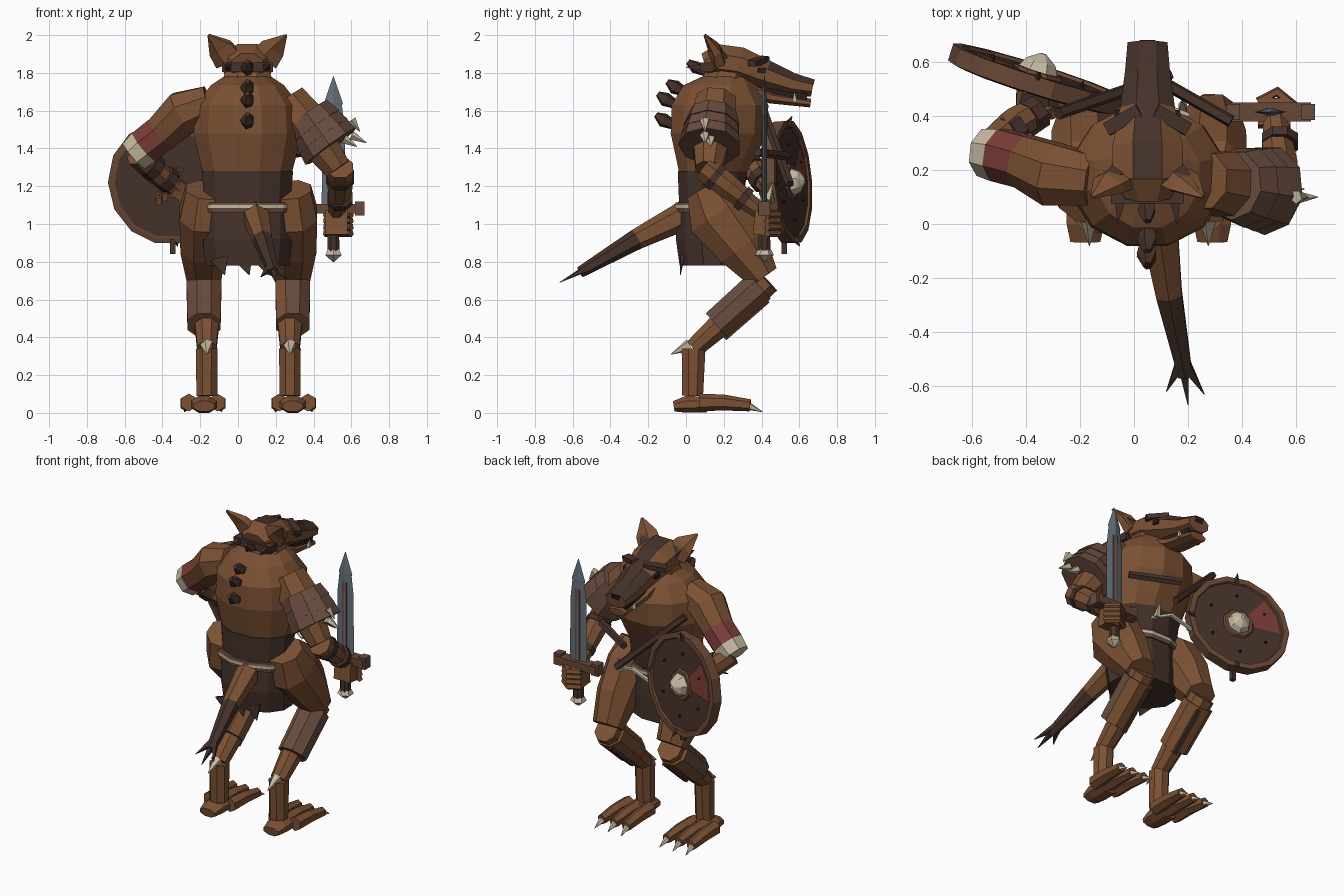
import bpy, bmesh, math
from mathutils import Vector as V

if bpy.data.objects.get("Cube"):
    bpy.data.objects.remove(bpy.data.objects["Cube"])


def paint(name, rgb):
    m = bpy.data.materials.new(name)
    m.use_nodes = True
    m.diffuse_color = (*rgb, 1)
    m.node_tree.nodes["Principled BSDF"].inputs["Base Color"].default_value = (*rgb, 1)
    return m


FUR = paint("brown fur", (.2, .083, .034))
DARK = paint("dark hide", (.06, .032, .024))
LEATHER = paint("worn leather", (.14, .072, .05))
WOOD = paint("rim wood", (.14, .065, .035))
RED = paint("faded red", (.19, .045, .038))
BONE = paint("bone", (.56, .49, .36))
STEEL = paint("steel", (.13, .165, .2))
BLACK = paint("near black", (.02, .014, .012))

X, Y, Z = V((1, 0, 0)), V((0, 1, 0)), V((0, 0, 1))
CX = .05  # body centre line


def finish(name, bm, mats):
    bmesh.ops.recalc_face_normals(bm, faces=bm.faces)
    me = bpy.data.meshes.new(name)
    bm.to_mesh(me)
    bm.free()
    for m in mats:
        me.materials.append(m)
    ob = bpy.data.objects.new(name, me)
    bpy.context.collection.objects.link(ob)
    return ob


def tube(name, mats, pts, radii, sides=8, ref=X, axis=None, half=True):
    """Faceted loft along pts; radii are numbers or (along ref, across) pairs."""
    mats = mats if isinstance(mats, list) else [mats]
    pts = [V(p) for p in pts]
    bm, rings = bmesh.new(), []
    for i, p in enumerate(pts):
        d = axis or pts[min(i + 1, len(pts) - 1)] - pts[max(i - 1, 0)]
        d = V(d).normalized()
        a = (ref - d * ref.dot(d)).normalized()
        b = d.cross(a)
        r = radii[i] if isinstance(radii[i], tuple) else (radii[i], radii[i])
        ring = []
        for k in range(sides):
            t = 2 * math.pi * (k + .5 * half) / sides
            ring.append(bm.verts.new(p + a * r[0] * math.cos(t) + b * r[1] * math.sin(t)))
        rings.append(ring)
    for i in range(len(rings) - 1):
        for k in range(sides):
            j = (k + 1) % sides
            f = bm.faces.new((rings[i][k], rings[i][j], rings[i + 1][j], rings[i + 1][k]))
            f.material_index = min(i, len(mats) - 1)
    bm.faces.new(rings[0])
    bm.faces.new(rings[-1]).material_index = len(mats) - 1
    return finish(name, bm, mats)


def box(name, mat, a, b, w, h, ref=X):
    return tube(name, mat, [a, b], [(w * .707, h * .707)] * 2, 4, ref)


def spike(name, mat, a, b, r, sides=5, ref=X):
    return tube(name, mat, [a, b], [r, .002], sides, ref)


def body(name, mats, rows, sides=12):
    return tube(name, mats, [(CX, y, z) for z, y, a, b in rows], [(a, b) for z, y, a, b in rows],
                sides, axis=Z)


# Trunk, waist wrap and skirt
body("torso", FUR, [(1.26, .14, .24, .18), (1.35, .155, .265, .215), (1.48, .175, .295, .265),
                    (1.63, .18, .285, .265), (1.735, .18, .2, .2), (1.78, .21, .13, .13)])
body("waist_wrap", DARK, [(1.05, .13, .23, .17), (1.28, .14, .25, .19)])
body("belt", [LEATHER, BONE, LEATHER], [(1.06, .13, .265, .19), (1.085, .13, .27, .195),
                                        (1.1, .13, .27, .195), (1.115, .13, .26, .19)])
body("skirt", DARK, [(.78, .14, .23, .18), (.92, .13, .245, .19), (1.07, .13, .25, .18)])
for i, x in enumerate((-.1, .03, .13)):
    spike(f"skirt_tatter_{i}", DARK, (x, -.02, .82), (x + .03, -.03, .73), (.07, .015), 4)
body("neck", FUR, [(1.7, .18, .16, .15), (1.8, .22, .13, .13), (1.86, .25, .1, .1)], 8)

# Head: a dark stripe runs from the forehead and widens over the muzzle
head = tube("head", [FUR, DARK],
            [(CX, y, z) for y, z in ((.1, 1.84), (.17, 1.86), (.28, 1.845), (.42, 1.79), (.56, 1.74), (.67, 1.72))],
            [(.09, .07), (.14, .1), (.14, .1), (.11, .085), (.09, .065), (.08, .05)])
for f in head.data.polygons:
    c = f.center
    f.material_index = int(f.normal.z > .7 and c.y > .2 and (c.y > .42 or abs(c.x - CX) < .03))
tube("lower_jaw", FUR, [(CX, .26, 1.74), (CX, .45, 1.67), (CX, .66, 1.64)],
     [(.1, .05), (.08, .035), (.065, .025)])
box("mouth", BLACK, (CX, .3, 1.73), (CX, .64, 1.675), .11, .06)
box("nose", BLACK, (CX, .64, 1.75), (CX, .675, 1.74), .06, .05)
for s, side in ((-1, "right"), (1, "left")):
    tube(f"{side}_ear", FUR, [(CX + s * .095, .17, 1.87), (CX + s * .14, .15, 1.93), (CX + s * .205, .1, 2)],
         [(.085, .045), (.075, .035), .008], 5)
    spike(f"{side}_ear_inside", DARK, (CX + s * .1, .205, 1.89), (CX + s * .19, .13, 1.98), (.05, .015), 4)
    box(f"{side}_brow", DARK, (CX + s * .03, .42, 1.875), (CX + s * .15, .35, 1.85), .05, .03, Y)
    box(f"{side}_eye", BLACK, (CX + s * .11, .38, 1.815), (CX + s * .105, .42, 1.81), .03, .025)
    spike(f"{side}_tooth", BONE, (CX + s * .068, .575, 1.65), (CX + s * .08, .575, 1.7), .018, 4)

# Mane tufts and dark nape band
box("nape_band", DARK, (CX - .135, .11, 1.83), (CX + .135, .11, 1.83), .07, .05, Y)
for i, (y, z, w) in enumerate(((.11, 1.81, .035), (.0, 1.705, .04), (-.05, 1.64, .04), (-.06, 1.53, .04))):
    tube(f"mane_tuft_{i}", DARK, [(CX, y, z - .01), (CX, y - .06, z + .02), (CX, y - .1, z + .05)],
         [w * .6, w, .015], 5)
for s in (-1, 1):
    spike("side_tuft", DARK, (CX + s * .1, .1, 1.83), (CX + s * .11, .0, 1.83), .03, 4)

# Tail
tube("tail", [FUR, DARK], [(.09, .02, 1.06), (.13, -.26, .92), (.19, -.56, .745)], [.08, .055, .03], 6)
for x, y, z in ((.12, -.62, .72), (.2, -.67, .69), (.26, -.63, .71)):
    spike("tail_tuft", DARK, (.18, -.5, .78), (x, y, z), .03, 4)

# Legs
for s, side in ((-1, "right"), (1, "left")):
    def at(dx, y, z):
        return (CX + .005 + s * dx, y, z)
    tube(f"{side}_thigh", FUR, [at(.22, .1, 1.18), at(.235, .17, 1.05), at(.24, .3, .88), at(.235, .41, .72)],
         [(.12, .11), (.14, .18), (.13, .15), (.1, .09)])
    tube(f"{side}_calf", FUR, [at(.235, .43, .7), at(.22, .24, .52), at(.22, .04, .34)], [.08, .075, .055])
    # Shin plate wraps the outer and rear side, the rest stays fur
    guard = tube(f"{side}_shin_guard", [LEATHER, FUR],
                 [at(.235, .39, .67), at(.235, .16, .465)], [(.1, .095), (.095, .09)])
    for f in guard.data.polygons:
        f.material_index = int(f.normal.dot(V((s * .6, -.6, .5))) < .2)
    box(f"{side}_shin_strap", DARK, at(.2, .43, .6), at(.2, .2, .4), .025, .04)
    spike(f"{side}_heel_spur", BONE, at(.22, .02, .36), at(.22, -.08, .31), .035, 5)
    tube(f"{side}_lower_leg", FUR, [at(.22, .04, .34), at(.22, .035, .09)], [(.062, .068), (.06, .06)])
    tube(f"{side}_heel", FUR, [at(.235, -.065, .035), at(.235, .0, .045), at(.235, .11, .045)],
         [(.06, .03), (.075, .048), (.075, .045)])
    for dx in (-.075, 0, .075):
        tube(f"{side}_toe", FUR, [at(.24 + dx, .07, .055), at(.24 + dx * 1.1, .2, .055), at(.24 + dx * 1.2, .34, .04)],
             [.047, .042, .032], 6)
        spike(f"{side}_claw", BONE, at(.24 + dx * 1.2, .31, .045), at(.24 + dx * 1.3, .405, .005), .027, 5)

# Right arm, with painted wrap and bone cuff
tube("right_upper_arm", [FUR, FUR, RED, BONE],
     [(-.15, .16, 1.64), (-.29, .18, 1.59), (-.4, .23, 1.485), (-.495, .255, 1.41), (-.55, .265, 1.362)],
     [.1, .125, .105, .105, .095], 8, Y)
tube("right_forearm", FUR, [(-.53, .28, 1.37), (-.44, .37, 1.28), (-.31, .45, 1.18)], [.07, .065, .05], 8, Z)
for t in (.35, .7):
    p = V((-.53, .28, 1.37)).lerp(V((-.31, .45, 1.18)), t)
    d = V((.018, .0125, -.015))
    tube("right_wrist_strap", DARK, [p - d, p + d], [.076 - t * .012] * 2, 8, Z)
box("right_hand", FUR, (-.34, .43, 1.2), (-.25, .47, 1.13), .09, .09, Y)
for i in range(4):
    box("right_finger", FUR, (-.42 + i * .035, .42, 1.12 + i * .02), (-.42 + i * .035, .5, 1.15 + i * .02), .03, .04)

# Left arm, shoulder plates and sword hand
S, E = V((.26, .16, 1.66)), V((.53, .12, 1.29))
tube("left_upper_arm", FUR, [S, S.lerp(E, .3), E], [.11, .13, .075], 8, Y)
for i in range(3):
    a, b = S.lerp(E, .27 + i * .14), S.lerp(E, .45 + i * .14)
    o = V((.035, -.005, .02))
    tube(f"shoulder_plate_{i}", LEATHER, [a + o, b + o], [.13 + i * .012, .152 + i * .008], 9, Y)
for a, b in (((.6, .1, 1.47), (.68, .1, 1.43)), ((.6, .1, 1.55), (.645, .1, 1.49)), ((.56, .13, 1.45), (.63, .13, 1.41))):
    spike("shoulder_spike", BONE, a, b, .027, 5, Y)
tube("left_forearm", FUR, [(.54, .09, 1.3), (.54, .22, 1.2), (.52, .4, 1.06)], [.075, .07, .045])
for y, z, r in ((.14, 1.26, .08), (.29, 1.145, .072)):
    tube("left_arm_strap", DARK, [(.54, y, z), (.54, y + .03, z - .023)], [r, r])
box("left_hand", FUR, (.52, .36, 1.01), (.52, .46, 1.0), .12, .13)
for i in range(4):
    tube("left_finger", FUR, [(.46, .45, .95 + i * .033), (.53, .49, .95 + i * .033), (.6, .43, .95 + i * .033)],
         [.02] * 3, 5, Z)

# Sword
SX, SY = .505, .415
tube("blade", STEEL, [(SX, SY, z) for z in (1.09, 1.5, 1.63, 1.64, 1.78)],
     [(.062, .014), (.06, .014), (.045, .013), (.05, .014), (.002, .002)], 4, half=False)
box("blade_groove", LEATHER, (SX, SY, 1.1), (SX, SY, 1.58), .036, .026)
box("cross_guard", WOOD, (SX - .15, SY, 1.08), (SX + .15, SY, 1.08), .07, .05, Y)
for s in (-1, 1):
    box("guard_end", LEATHER, (SX + s * .14, SY, 1.045), (SX + s * .14, SY, 1.12), .05, .06)
tube("grip", DARK, [(SX, SY, .85), (SX, SY, 1.08)], [.035, .03])
tube("pommel", BONE, [(SX, SY, z) for z in (.8, .835, .865)], [.005, .05, .035], 6)

# Round shield with rim, boss, red wedge and nails
C, N = V((-.365, .535, 1.222)), V((.3, .95, .07)).normalized()
U = (-X + N * N.x).normalized()
W = U.cross(N) if U.cross(N).z > 0 else N.cross(U)


def on(r, deg, h):
    t = math.radians(deg)
    return C + U * r * math.cos(t) + W * r * math.sin(t) + N * h


tube("shield", [WOOD, WOOD, WOOD, WOOD, DARK], [C + N * h for h in (-.035, -.03, .035, .035, .022)],
     [.305, .33, .33, .295, .29], 14, Z, N)
tube("shield_back", DARK, [C - N * .038, C - N * .03], [.29, .29], 14, Z, N)
tube("boss_ring", WOOD, [C + N * .02, C + N * .035], [.105, .095], 8, Z, N)
tube("boss", BONE, [C + N * h for h in (.03, .07, .1)], [.078, .058, .012], 7, Z, N)
bm = bmesh.new()
arc = [bm.verts.new(on(r, d, .028)) for r, ds in ((.1, (-4, 22, 48)), (.27, (48, 22, -4))) for d in ds]
bmesh.ops.solidify(bm, geom=[bm.faces.new(arc)], thickness=.004)
finish("red_wedge", bm, [RED])
for k in range(6):
    spike("nail", BLACK, on(.2, k * 60 + 30, .02), on(.2, k * 60 + 30, .04), .012, 5, Z)
for k in (90, 265, 180):
    spike("rim_spike", DARK, on(.3, k, .025), on(.345, k, .055), .022, 5, Y)
box("shield_peg", DARK, (-.345, .52, .92), (-.345, .52, .84), .03, .03)
box("shield_handle", DARK, (-.42, .46, 1.12), (-.3, .46, 1.3), .05, .04, Y)

# Chest straps and hanging bone charm
tube("left_strap", DARK, [(.36, .38, 1.38), (.08, .54, 1.36)], [.024] * 2, 5, Z)
tube("right_strap", DARK, [(-.28, .41, 1.6), (.13, .55, 1.21)], [.024] * 2, 5, Y)
tube("bone_charm", BONE, [(.2, .4, 1.13), (.08, .45, 1.17), (-.1, .46, 1.11)], [.013] * 3, 5, Y)
for x in (.18, -.08):
    spike("charm_tooth", BONE, (x, .43, 1.13), (x, .46, 1.22), .022, 4)
